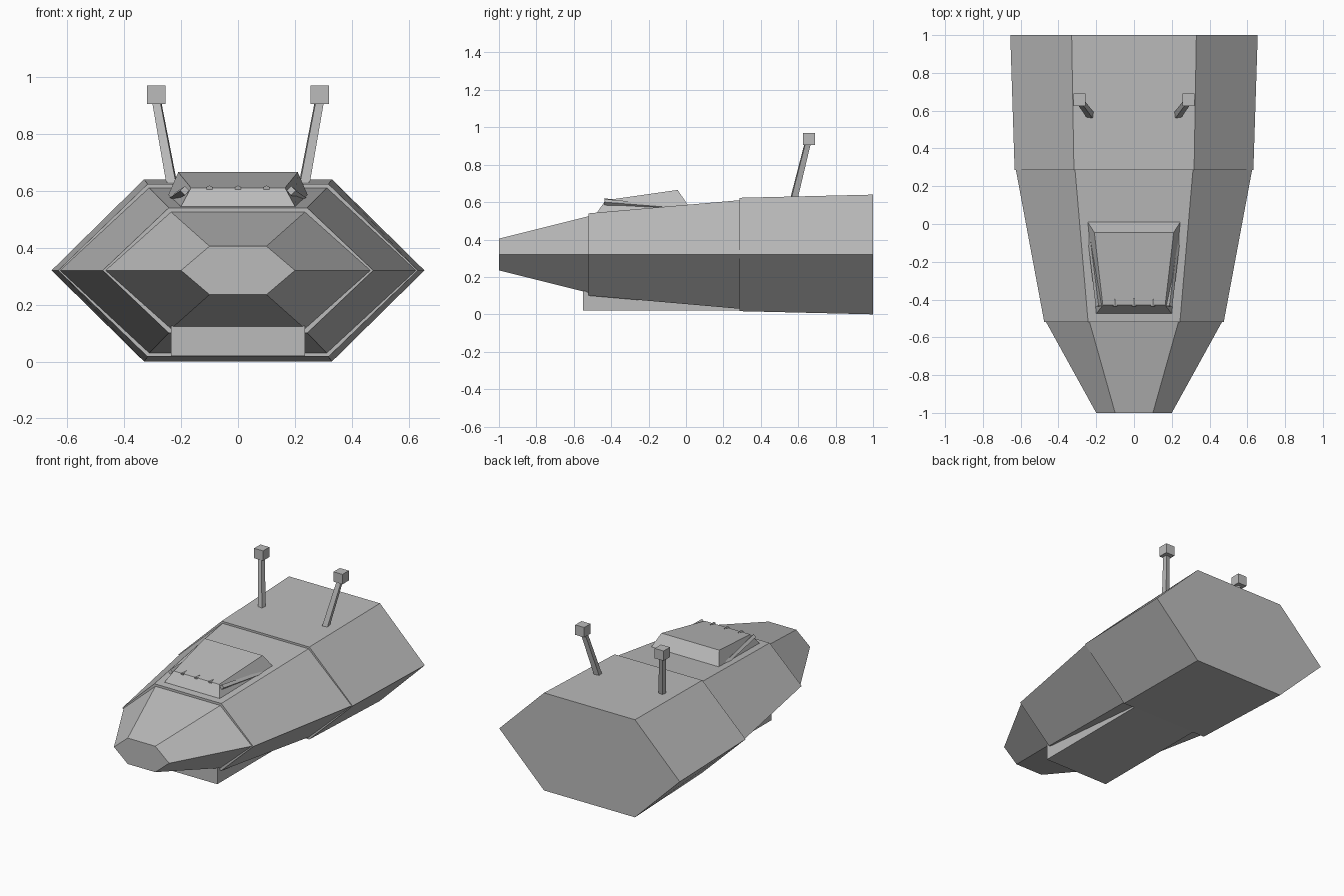
import bpy
import bmesh
from mathutils import Vector

cube = bpy.data.objects.get("Cube")
if cube:
    bpy.data.objects.remove(cube, do_unlink=True)

grey = bpy.data.materials.new("hull grey")
grey.use_nodes = True
colour = (0.5, 0.5, 0.5, 1)
grey.diffuse_color = colour
grey.node_tree.nodes["Principled BSDF"].inputs["Base Color"].default_value = colour

MID = 0.32  # height of the hull's widest line


def loft(name, rings):
    """Closed flat-faced solid through rings of equal point count."""
    bm = bmesh.new()
    loops = [[bm.verts.new(p) for p in ring] for ring in rings]
    n = len(loops[0])
    for a, b in zip(loops, loops[1:]):
        for i in range(n):
            j = (i + 1) % n
            bm.faces.new((a[i], a[j], b[j], b[i]))
    bm.faces.new(loops[0])
    bm.faces.new(loops[-1])
    bmesh.ops.recalc_face_normals(bm, faces=bm.faces)
    mesh = bpy.data.meshes.new(name)
    bm.to_mesh(mesh)
    bm.free()
    mesh.materials.append(grey)
    obj = bpy.data.objects.new(name, mesh)
    bpy.context.collection.objects.link(obj)
    return obj


def hexagon(y, half_width, top, half_height):
    return [(half_width, y, MID), (top, y, MID + half_height),
            (-top, y, MID + half_height), (-half_width, y, MID),
            (-top, y, MID - half_height), (top, y, MID - half_height)]


def rect(half_width, y0, y1, z0, z1, x=0):
    return [(x - half_width, y0, z0), (x + half_width, y0, z0),
            (x + half_width, y1, z1), (x - half_width, y1, z1)]


def rod(name, start, end, r0, r1, sides=4):
    """Tapered straight bar between two points."""
    start, end = Vector(start), Vector(end)
    axis = end - start
    bm = bmesh.new()
    bmesh.ops.create_cone(bm, cap_ends=True, segments=sides, radius1=r0,
                          radius2=r1, depth=axis.length)
    turn = axis.to_track_quat('Z', 'Y').to_matrix().to_4x4()
    turn.translation = (start + end) / 2
    bm.transform(turn)
    mesh = bpy.data.meshes.new(name)
    bm.to_mesh(mesh)
    bm.free()
    mesh.materials.append(grey)
    obj = bpy.data.objects.new(name, mesh)
    bpy.context.collection.objects.link(obj)


# Hull in three stepped sections
loft("nose_hull", [hexagon(-1, 0.2, 0.1, 0.085), hexagon(-0.52, 0.465, 0.235, 0.205)])
loft("middle_hull", [hexagon(-0.52, 0.475, 0.243, 0.22), hexagon(0.285, 0.625, 0.312, 0.29)])
loft("rear_hull", [hexagon(0.285, 0.632, 0.318, 0.303), hexagon(1, 0.655, 0.33, 0.32)])

# Flat keel box under the hull
loft("keel", [rect(0.235, -0.55, 0.3, 0.02, 0.02), rect(0.235, -0.55, 0.3, 0.125, 0.125)])

# Raised cabin with sloped front, sides and back
loft("cabin", [rect(0.2, -0.475, -0.475, 0.5, 0.545)[:2] + rect(0.245, 0.01, 0.01, 0.56, 0.585)[2:],
               rect(0.2, -0.475, -0.475, 0.545, 0.545)[:2] + rect(0.245, 0.01, 0.01, 0.585, 0.585)[2:],
               rect(0.165, -0.43, -0.43, 0.61, 0.61)[:2] + rect(0.21, -0.045, -0.045, 0.665, 0.665)[2:]])

# Small spikes along the cabin's front edge
for i, x in enumerate((-0.1, 0, 0.1)):
    rod(f"cabin_spike_{i + 1}", (x, -0.435, 0.607), (x, -0.39, 0.617), 0.012, 0, 6)

# Mirrored cabin rails and antennas
for side, s in (("left", 1), ("right", -1)):
    rod(f"{side}_cabin_rail", (s * 0.187, -0.435, 0.6), (s * 0.234, -0.06, 0.57), 0.016, 0.013)
    rod(f"{side}_antenna_mast", (s * 0.23, 0.575, 0.61), (s * 0.287, 0.652, 0.92), 0.024, 0.02)
    loft(f"{side}_antenna_head", [rect(0.0325, 0.625, 0.69, 0.905, 0.905, s * 0.288),
                                  rect(0.0325, 0.625, 0.69, 0.97, 0.97, s * 0.288)])
